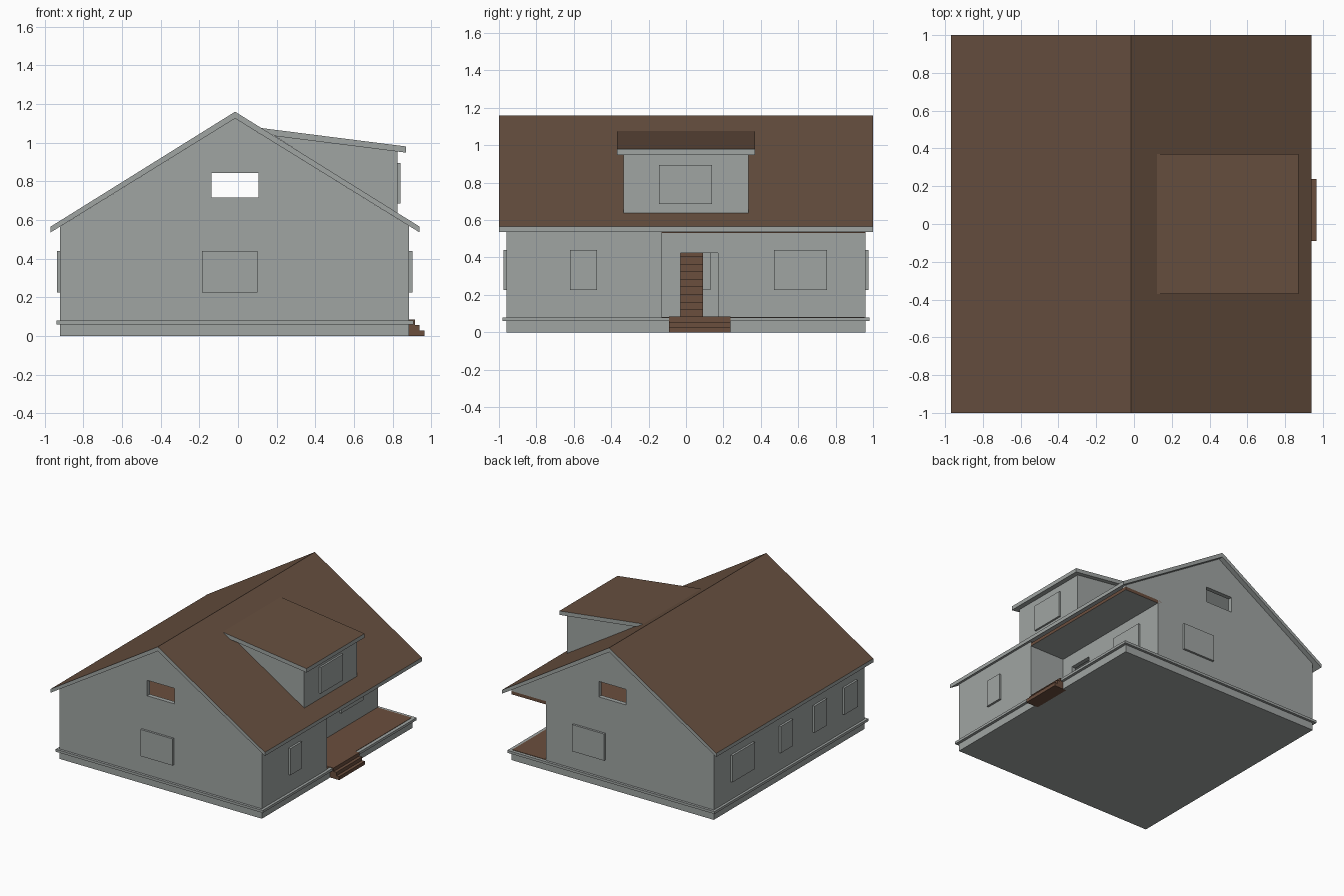
import bpy, bmesh
from mathutils import Vector

if "Cube" in bpy.data.objects:
    bpy.data.objects.remove(bpy.data.objects["Cube"])


def material(name, rgb):
    m = bpy.data.materials.new(name)
    m.diffuse_color = (*rgb, 1)
    m.use_nodes = True
    m.node_tree.nodes["Principled BSDF"].inputs["Base Color"].default_value = m.diffuse_color
    return m


GREY = material("grey wall", (0.35, 0.375, 0.365))
ROOF = material("brown roof", (0.135, 0.079, 0.050))
WOOD = material("brown wood", (0.145, 0.077, 0.048))


def prism(name, pts, y0, y1, mat, top=None):
    """Extrude an x-z profile along y; 'top' colours the upward faces."""
    bm = bmesh.new()
    face = bm.faces.new([bm.verts.new((x, y0, z)) for x, z in pts])
    new = bmesh.ops.extrude_face_region(bm, geom=[face])["geom"]
    bmesh.ops.translate(bm, vec=Vector((0, y1 - y0, 0)),
                        verts=[v for v in new if isinstance(v, bmesh.types.BMVert)])
    bmesh.ops.recalc_face_normals(bm, faces=bm.faces)
    me = bpy.data.meshes.new(name)
    me.materials.append(mat)
    if top:
        me.materials.append(top)
        bm.normal_update()
        for f in bm.faces:
            f.material_index = int(f.normal.z > 0.1)
    bm.to_mesh(me)
    bm.free()
    ob = bpy.data.objects.new(name, me)
    bpy.context.collection.objects.link(ob)
    return ob


def box(name, x0, x1, y0, y1, z0, z1, mat, top=None):
    return prism(name, [(x0, z0), (x1, z0), (x1, z1), (x0, z1)], y0, y1, mat, top)


def cut(ob, *size):
    """Cut a box-shaped opening through a part."""
    cutter = box("cutter", *size, GREY)
    mod = ob.modifiers.new("opening", "BOOLEAN")
    mod.operation = "DIFFERENCE"
    mod.object = cutter
    bpy.context.view_layer.objects.active = ob
    bpy.ops.object.modifier_apply(modifier=mod.name)
    bpy.data.objects.remove(cutter, do_unlink=True)


# Main dimensions
XL, XR, XP = -0.92, 0.885, 0.575      # left wall, right wall, recessed porch wall
Y, YP, T = 0.96, -0.13, 0.035         # gable walls, porch side wall, thickness
RX, FLOOR, CEIL, SLAB = -0.015, 0.08, 0.53, 0.556


def under(x):
    """Height of the roof underside."""
    return 1.125 - 0.618 * abs(x - RX)


# Foundation, ledge and ground floor
box("foundation", XL, XR, -Y, Y, 0, 0.062, GREY)
box("foundation_ledge", XL - 0.02, XR + 0.022, -Y - 0.02, Y + 0.02, 0.06, FLOOR, GREY)
box("ground_floor", XL + 0.02, XR - 0.005, -Y + 0.02, Y - 0.005, FLOOR - 0.005, FLOOR + 0.003, WOOD)

# Gable walls with see-through attic openings
roofline = [(XR, under(XR)), (RX, 1.125), (XL, under(XL))]
front = prism("front_gable_wall", [(XL, FLOOR), (XR, FLOOR)] + roofline, -Y, -Y + T, GREY)
back = prism("back_gable_wall", [(XL, FLOOR), (XP, FLOOR), (XP, SLAB), (XR, SLAB)] + roofline,
             Y - T, Y, GREY)
for wall in (front, back):
    cut(wall, -0.137, 0.105, -2, 2, 0.717, 0.842)

# Side walls
box("left_wall", XL, XL + T, -Y + T, Y - T, FLOOR, under(XL), GREY)
box("right_wall", XR - T, XR, -Y + T, YP, FLOOR, under(XR), GREY)
box("porch_side_wall", XP - T, XR - T, YP - T, YP, FLOOR, CEIL, GREY)
entry = box("porch_back_wall", XP - T, XP, YP, Y - T, FLOOR, CEIL, GREY)
cut(entry, 0, 1, -0.03, 0.17, 0.0, 0.423)

# Attic floor, running out over the porch as its ceiling
for name, x0, x1, y0, y1 in (("attic_floor", XL + T, XP - T, -Y + T, Y - T),
                             ("attic_floor_front", XP - T, XR - T, -Y + T, YP),
                             ("porch_ceiling", XP - T, XR, YP, Y)):
    slab = box(name, x0, x1, y0, y1, CEIL, SLAB, WOOD)
    slab.data.materials.append(GREY)
    for p in slab.data.polygons:
        p.material_index = int(p.normal.z < -0.5)

# Main roof
ex = (-0.97, 0.94)
prism("main_roof", [(ex[0], 0.535), (RX, 1.125), (ex[1], 0.535),
                    (ex[1], 0.565), (RX, 1.16), (ex[0], 0.565)], -1, 1, GREY, ROOF)

# Shed dormer
prism("dormer_body", [(0.825, 0.63), (0.825, 0.957), (0.19, 1.034)], -0.335, 0.335, GREY)
prism("dormer_roof", [(0.115, 1.076), (0.19, 1.034), (0.87, 0.948), (0.87, 0.98)],
      -0.37, 0.37, GREY, ROOF)
box("dormer_window", 0.81, 0.84, -0.145, 0.14, 0.685, 0.895, GREY)

# Windows, set through the walls and standing slightly proud
W0, W1, P = 0.225, 0.44, 0.017
box("front_window", -0.185, 0.1, -Y - P, -Y + T + P, W0, W1, GREY)
box("back_window", 0.045, 0.332, Y - T - P, Y + P, W0, W1, GREY)
for i, (a, b) in enumerate(((0.46, 0.745), (-0.025, 0.13), (-0.46, -0.30), (-0.85, -0.68))):
    box(f"left_window_{i + 1}", XL - P, XL + T + P, a, b, W0, W1, GREY)
box("right_window", XR - T - P, XR + P, -0.62, -0.475, W0, W1, GREY)
box("porch_window", XP - T - P, XP + P, 0.47, 0.755, W0, W1, GREY)

# Entrance steps
for i, x in enumerate((0.965, 0.94, 0.915)):
    box(f"entrance_step_{i + 1}", XR - 0.03, x, -0.09, 0.238, 0.028 * i, 0.028 * (i + 1), WOOD)

# Inner staircase seen through the doorway
n = 11
rise = (CEIL - FLOOR) / n
for i in range(n):
    x = 0.44 - 0.045 * i
    box(f"stair_{i + 1}", x - 0.045, x, -0.1, 0.09, FLOOR, FLOOR + rise * (i + 1), WOOD)
